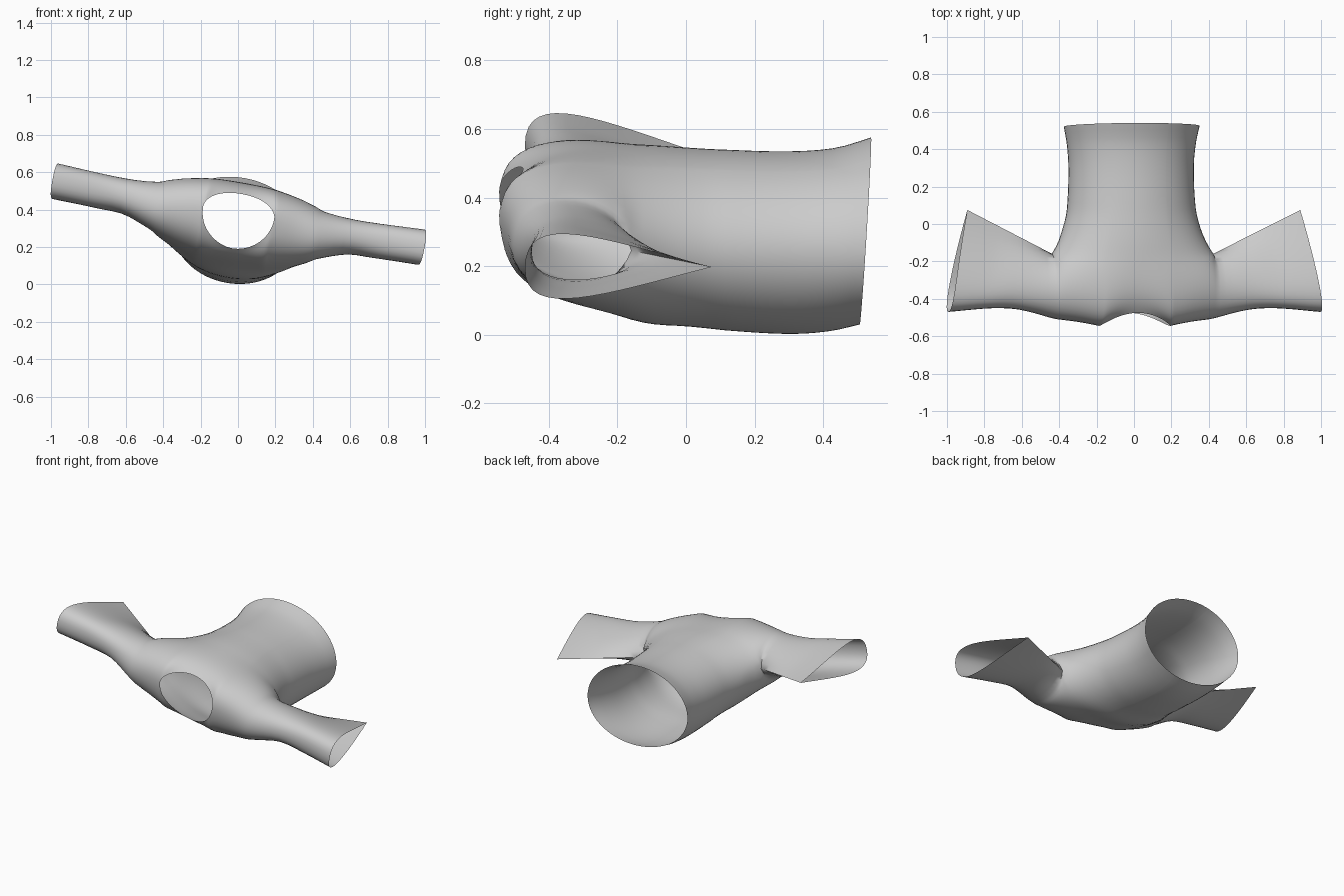
import bpy, bmesh, math

if "Cube" in bpy.data.objects:
    bpy.data.objects.remove(bpy.data.objects["Cube"])

ARM_X, ARM_Y, ARM_Z = 0.43, -0.16, 0.32    # underarm point
NECK = 0.19                                # half width of the neck hole
TILT = 0.18

# x, shoulder edge y, shoulder edge z, upper bulge z, lower bulge z
YOKE = [(0, -.545, .38, .54, .12), (.19, -.545, .38, .545, .13), (.3, -.525, .36, .535, .14),
        (.43, -.508, .335, .515, .165), (.6, -.46, .36, .49, .235),
        (.75, -.45, .37, .49, .24), (.995, -.47, .37, .505, .245)]
# y, half width, top z, bottom z, middle z
BODY = [(-.16, .43, .54, .05, .32), (-.1, .395, .54, .035, .31), (0, .36, .535, .03, .29),
        (.1, .34, .53, .018, .28), (.3, .332, .525, .006, .275), (.43, .342, .535, .015, .28),
        (.522, .36, .565, .035, .29)]


def sample(table, t):
    """Smooth interpolation of table rows by their first column."""
    n = len(table) - 1
    i = 0
    while i < n - 1 and t > table[i + 1][0]:
        i += 1
    p, q = table[i], table[i + 1]
    a, b = table[max(i - 1, 0)], table[min(i + 2, n)]
    h = q[0] - p[0]
    u = max(0, min(1, (t - p[0]) / h))
    out = []
    for k in range(1, len(p)):
        m0 = (q[k] - a[k]) / (q[0] - a[0]) * h
        m1 = (b[k] - p[k]) / (b[0] - p[0]) * h
        out.append(p[k] * (2*u**3 - 3*u**2 + 1) + m0 * (u**3 - 2*u**2 + u)
                   + q[k] * (3*u**2 - 2*u**3) + m1 * (u**3 - u**2))
    return out


def tilted(x, y, z):
    return (x + TILT * (z - 0.36), y, z - TILT * x + 0.003)


def add_grid(bm, rows):
    vs = [[bm.verts.new(tilted(*p)) for p in r] for r in rows]
    for r, s in zip(vs, vs[1:]):
        for j in range(len(r) - 1):
            bm.faces.new((r[j], r[j+1], s[j+1], s[j]))


def body_point(x, y, up):
    """Point on the torso; x is the column position at the underarm line."""
    a, top, bot, mid = sample(BODY, y)
    f = x / ARM_X
    z = mid + ((top if up else bot) - mid) * math.sqrt(max(0, 1 - f * f))
    k = max(0, (y - .35) / .172)
    return (f * a, y + k * 0.018 * (z - 0.28) / 0.28, z)


def yoke_curve(x, s, up, sign, n=16):
    """Curve from the underarm line to the shoulder or neck edge."""
    if s > 0:
        xe, xa = ARM_X + .565 * s, ARM_X + .46 * s
        ya, za = ARM_Y + .235 * s, ARM_Z + .035 * s
        near = .15 + .42 * min(1, 1.6 * s)
    else:
        xe = xa = x
        _, ya, za = body_point(x, ARM_Y, up)
        near = .5 - .35 * (x / ARM_X) ** 2
    ye, ze, ct, cb = sample(YOKE, xe)
    c = ct if up else cb
    w = 1.0
    if xe < NECK:
        f = xe / NECK
        ze += (.1 if up else -.19) * math.sqrt(max(0, 1 - f * f))
        ye = -.475 - .07 * f * f
        w = .75 + .25 * f * f
    flat = .4 * s * (c - za)                # sleeves thin out at the underarm
    c1, c2 = c - flat, c + .7 * flat
    pts = []
    for i in range(n + 1):
        t = i / n
        b = ((1-t)**3, 3*t*(1-t)**2, 3*t*t*(1-t), t**3)
        y = b[0]*ya + b[1]*(ya + near*(ye-ya)) + b[2]*(ya + w*(ye-ya)) + b[3]*ye
        z = b[0]*za + b[1]*c1 + b[2]*c2 + b[3]*ze
        g = (y - ya) / (ye - ya)
        pts.append((sign * (xa + (xe - xa) * min(1, g * 1.25 - .25 * g * g)), y, z))
    return pts


bm = bmesh.new()
N = 10
cols = [NECK * math.sin(i * math.pi / 2 / N) for i in range(N)]
cols += [NECK + (ARM_X - NECK) * math.sin(i * math.pi / 2 / N) for i in range(N + 1)]
ys = [ARM_Y + (.522 - ARM_Y) * i / 20 for i in range(21)]

for up in (True, False):
    for sign in (1, -1):
        # torso tube
        rows = [[body_point(x, y, up) for x in cols] for y in ys]
        add_grid(bm, [[(sign * p[0], p[1], p[2]) for p in r] for r in rows])
        # shoulders with neck hole, then sleeves
        stations = [(x, 0) for x in cols] + [(0, i / 12) for i in range(1, 13)]
        add_grid(bm, [yoke_curve(x, s, up, sign) for x, s in stations])

bmesh.ops.remove_doubles(bm, verts=bm.verts, dist=0.0008)
bmesh.ops.recalc_face_normals(bm, faces=bm.faces)

# relax the cloth around the shoulders, keeping hems and underarm seams in place
inner = [v for v in bm.verts if not v.is_boundary and abs(v.co.x) < 0.55
         and v.co.y < 0.1 and not (abs(v.co.x) > 0.38 and v.co.y > -0.19)]
for _ in range(4):
    bmesh.ops.smooth_vert(bm, verts=inner, factor=0.5,
                          use_axis_x=True, use_axis_y=True, use_axis_z=True)

mesh = bpy.data.meshes.new("shirt")
bm.to_mesh(mesh)
bm.free()
shirt = bpy.data.objects.new("shirt", mesh)
bpy.context.collection.objects.link(shirt)
bpy.context.view_layer.objects.active = shirt
shirt.select_set(True)
bpy.ops.object.shade_smooth_by_angle(angle=math.radians(50))
